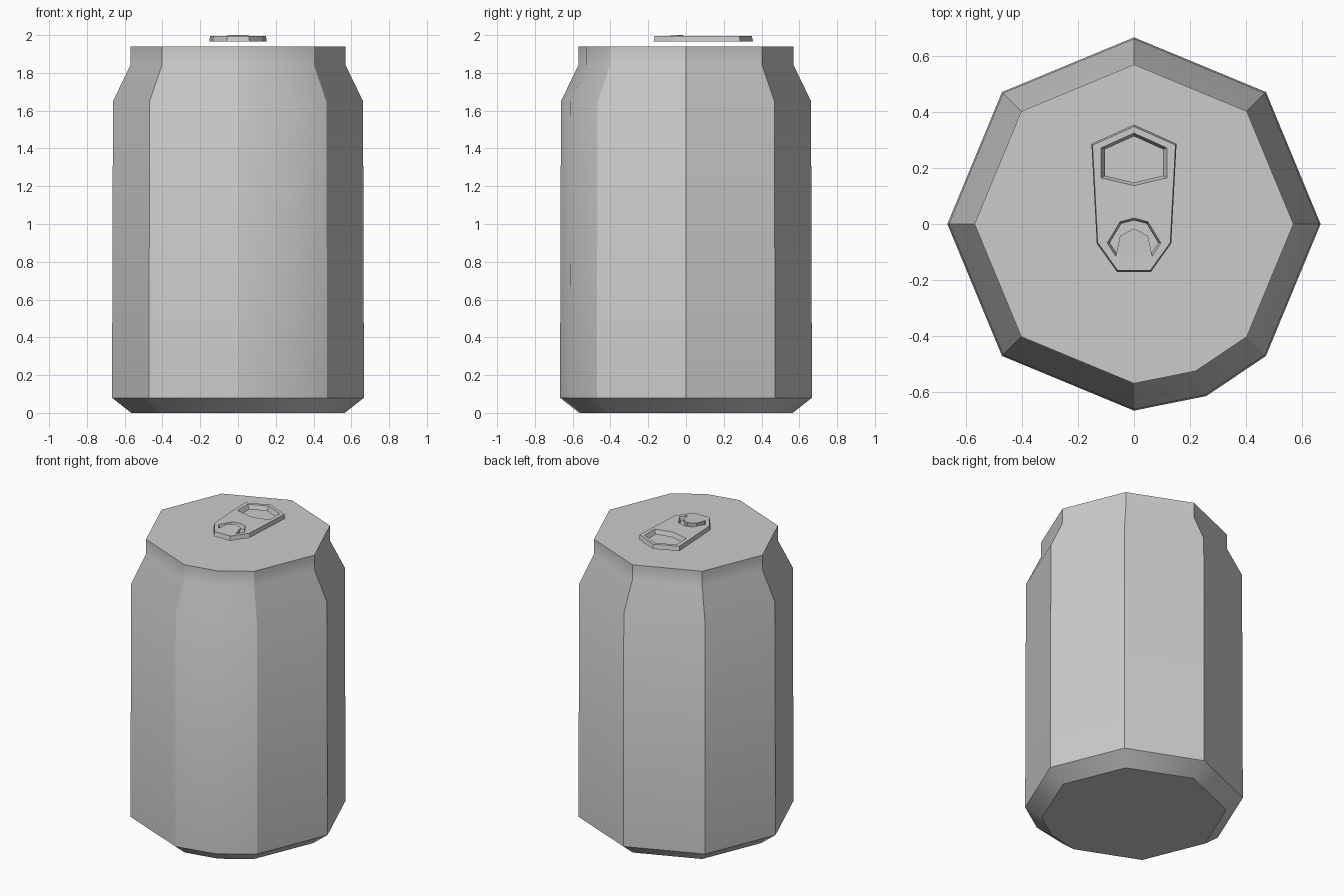
import bpy, bmesh
from math import cos, sin, pi, radians

if "Cube" in bpy.data.objects:
    bpy.data.objects.remove(bpy.data.objects["Cube"])


def finish(bm, name):
    bmesh.ops.recalc_face_normals(bm, faces=bm.faces)
    me = bpy.data.meshes.new(name)
    bm.to_mesh(me)
    bm.free()
    ob = bpy.data.objects.new(name, me)
    bpy.context.collection.objects.link(ob)
    bpy.ops.object.select_all(action='DESELECT')
    ob.select_set(True)
    bpy.context.view_layer.objects.active = ob
    bpy.ops.object.shade_smooth_by_angle(angle=radians(30))
    return ob


def walls(bm, a, b):
    n = len(a)
    for i in range(n):
        j = (i + 1) % n
        bm.faces.new((a[i], a[j], b[j], b[i]))


# Can body: octagon with one extra corner at the front, swept up the profile
angles = sorted([i * pi / 4 for i in range(8)] + [2 * pi - radians(67.2)])
profile = [(0.565, 0), (0.667, 0.08), (0.662, 1.65), (0.57, 1.84), (0.57, 1.94)]
bm = bmesh.new()
rings = [[bm.verts.new((r * cos(a), r * sin(a), z)) for a in angles]
         for r, z in profile]
for lo, hi in zip(rings, rings[1:]):
    walls(bm, lo, hi)
bm.faces.new(rings[0])
bm.faces.new(rings[-1])
finish(bm, "can_body")


# Pull tab: outline, finger hole and rivet slot, given as right halves
def mirrored(half):
    return half + [(-x, y) for x, y in reversed(half) if x > 0]


def scaled(loop, s, cy):
    return [(x * s, cy + (y - cy) * s) for x, y in loop]


outline = mirrored([(0, 0.355), (0.152, 0.287), (0.133, -0.07), (0.06, -0.172)])
hole = mirrored([(0, 0.325), (0.118, 0.272), (0.118, 0.165), (0, 0.137)])
slot = mirrored([(0, 0.021), (0.05, 0.008), (0.096, -0.068), (0.065, -0.115),
                 (0.05, -0.042), (0, -0.016)])
BOTTOM, TOP = 1.965, 1.994
layers = [
    (BOTTOM, [outline, scaled(hole, 0.88, 0.23), scaled(slot, 0.9, -0.06)]),
    (TOP, [scaled(outline, 0.975, 0.09), hole, slot]),
]
bm = bmesh.new()
levels = []
for z, loops in layers:
    vert_loops = [[bm.verts.new((x, y, z)) for x, y in lp] for lp in loops]
    edges = [bm.edges.new((lp[i - 1], lp[i])) for lp in vert_loops
             for i in range(len(lp))]
    bmesh.ops.triangle_fill(bm, use_beauty=True, edges=edges, normal=(0, 0, 1))
    levels.append(vert_loops)
for a, b in zip(*levels):
    walls(bm, a, b)
# Rivet tongue lifts slightly above the tab
for i in (4, 5, 6):
    levels[1][2][i].co.z = 2.0
finish(bm, "pull_tab")
